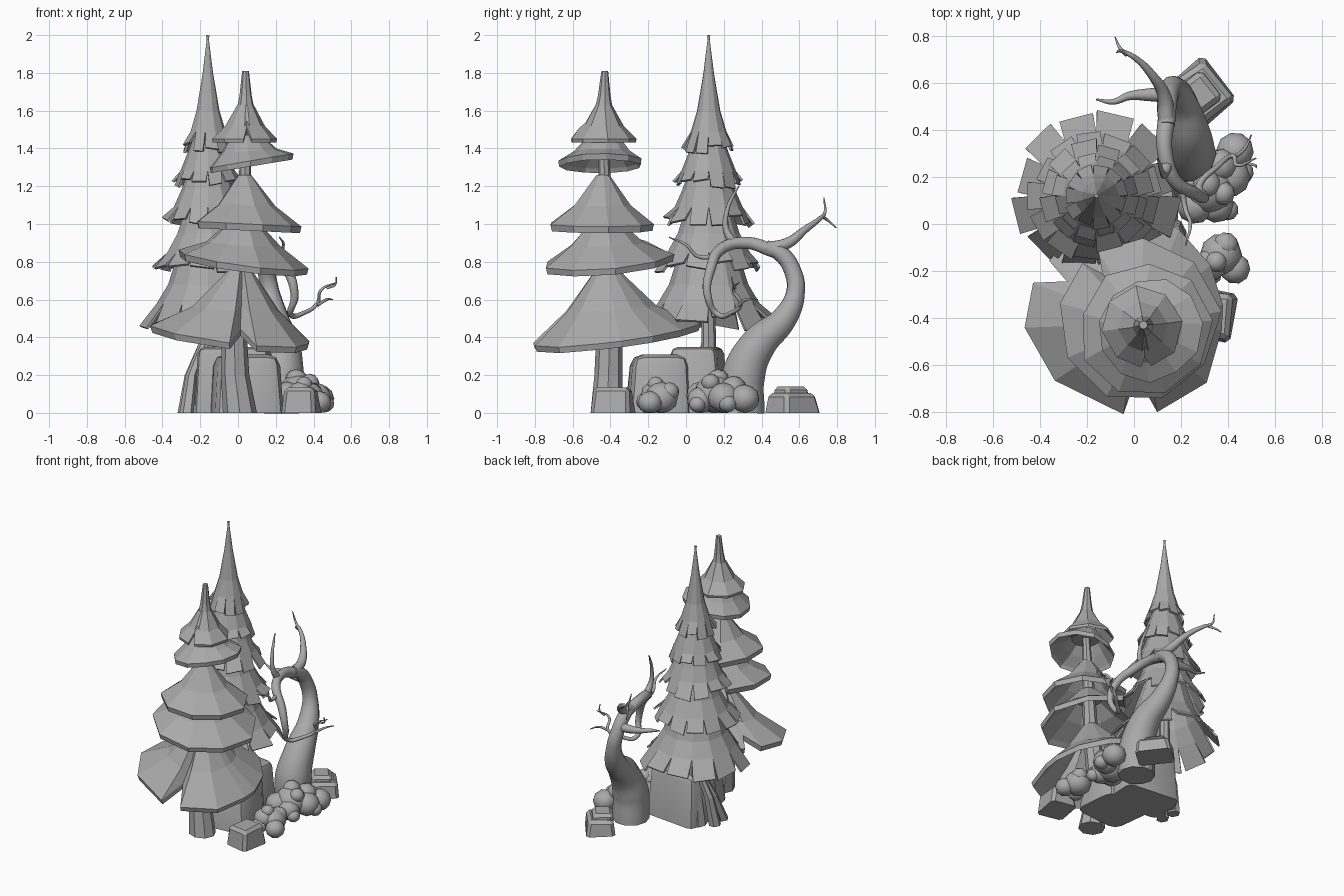
import bpy, bmesh, math, random
from mathutils import Vector, Matrix
random.seed(4)
TAU = math.tau

# the whole model is one plain light grey
GREY = bpy.data.materials.new("plain light grey")
GREY.diffuse_color = (0.40, 0.40, 0.40, 1)


def finish(name, bm, smooth=None):
    bmesh.ops.recalc_face_normals(bm, faces=bm.faces[:])
    me = bpy.data.meshes.new(name)
    bm.to_mesh(me)
    bm.free()
    ob = bpy.data.objects.new(name, me)
    bpy.context.collection.objects.link(ob)
    me.materials.append(GREY)
    if smooth:
        bpy.context.view_layer.objects.active = ob
        ob.select_set(True)
        bpy.ops.object.shade_smooth_by_angle(angle=math.radians(smooth))
        ob.select_set(False)
    return ob


def loft(name, rings, smooth=None):
    """Skin a list of equal point loops and cap both ends."""
    bm = bmesh.new()
    vs = [[bm.verts.new(p) for p in r] for r in rings]
    n = len(vs[0])
    for a, b in zip(vs, vs[1:]):
        for i in range(n):
            j = (i + 1) % n
            bm.faces.new((a[i], a[j], b[j], b[i]))
    bm.faces.new(vs[0])
    bm.faces.new(vs[-1])
    return finish(name, bm, smooth)


def circle(c, rx, ry, n, rot=0.0):
    return [(c[0] + rx * math.cos(rot + TAU * i / n), c[1] + ry * math.sin(rot + TAU * i / n), c[2])
            for i in range(n)]


# ---- front pine: thick tilted parasol tiers with a notch
def tier(name, top, rtop, c, r, zr, tx=0, ty=0, n=9, notch=None, thick=0.035, outline=None):
    if outline is None:
        outline = [(360 * i / n + 7, r * random.uniform(0.95, 1.04)) for i in range(n)]
        if notch is not None:
            d = outline[notch][0]
            outline[notch:notch + 1] = [(d - 7, r), (d, r * 0.74), (d + 7, r)]

    def ring(f, dz, blend):
        out = []
        for deg, rad in outline:
            a = math.radians(deg)
            k = rtop + (rad - rtop) * f
            x, y = math.cos(a) * k, math.sin(a) * k
            cx, cy = top[0] + (c[0] - top[0]) * f, top[1] + (c[1] - top[1]) * f
            z = top[2] + (zr - top[2]) * blend + (tx * x + ty * y) * f + dz
            if rad < r * 0.8:
                z += 0.06 * f
            out.append((cx + x, cy + y, z))
        return out
    loft(name, [ring(0, 0, 0), ring(0.48, 0, 0.62), ring(1, 0, 1), ring(0.97, -thick, 1),
                ring(0.88, -thick * 0.6, 0.95), ring(0.42, -thick * 0.8, 0.56), ring(0.1, -0.02, 0.2)])


tier("pine_tip", (0.04, -0.43, 1.81), 0.018, (0.04, -0.435), 0.05, 1.60, n=8, thick=0.01)
tier("pine_top_skirt", (0.04, -0.435, 1.63), 0.044, (0.03, -0.435), 0.175, 1.45, n=8, notch=6, thick=0.018)
tier("pine_tier_2", (0.045, -0.435, 1.47), 0.08, (0.07, -0.45), 0.22, 1.335, tx=0.17, n=11, thick=0.03)
tier("pine_tier_3", (0.035, -0.44, 1.26), 0.035, (0.05, -0.445), 0.285, 1.00, tx=-0.05)
tier("pine_tier_4", (0.03, -0.43, 1.03), 0.06, (0.02, -0.415), 0.345, 0.81, tx=-0.14, ty=0.09, notch=3)
tier("pine_tier_5", (0.015, -0.42, 0.77), 0.05, (-0.03, -0.38), 0.42, 0.42, tx=-0.11, ty=0.12,
     outline=[(5, 0.41), (30, 0.41), (58, 0.42), (86, 0.46), (118, 0.42), (146, 0.40), (152, 0.29), (162, 0.42),
              (188, 0.44), (223, 0.42), (268, 0.43), (279, 0.27), (287, 0.44), (319, 0.45), (350, 0.41)])
loft("pine_trunk", [circle((0.01, -0.42, 0), 0.09, 0.085, 8), circle((-0.015, -0.41, 0.2), 0.075, 0.075, 8),
                    circle((-0.02, -0.405, 0.42), 0.066, 0.07, 8), circle((0.02, -0.42, 0.75), 0.05, 0.05, 8),
                    circle((0.03, -0.43, 1.1), 0.038, 0.038, 8), circle((0.045, -0.435, 1.45), 0.025, 0.025, 8)])

# ---- back fir: cones ending in ragged hanging panels
FC = (-0.16, 0.12)


def skirt(name, prof, tip_r, tip_z, n, drop):
    bm = bmesh.new()

    def P(a, r, z):
        return bm.verts.new((FC[0] + math.cos(a) * r, FC[1] + math.sin(a) * r, z))
    rings = [[P(TAU * i / n, r, z) for i in range(n)] for r, z in prof]
    for a, b in zip(rings, rings[1:]):
        for i in range(n):
            bm.faces.new((a[i], a[(i + 1) % n], b[(i + 1) % n], b[i]))
    for i in range(n):
        a0, a1 = TAU * i / n, TAU * (i + 1) / n
        k, dz = random.uniform(0.92, 1.05), random.uniform(-drop, drop)
        g0, g1 = random.uniform(0, 0.14), random.uniform(0, 0.14)
        w = a1 - a0
        lo = P(a0 + g0 * w, tip_r * k, tip_z + dz), P(a1 - g1 * w, tip_r * k, tip_z + dz + random.uniform(-drop, drop) * 0.6)
        bm.faces.new((rings[-1][i], rings[-1][(i + 1) % n], lo[1], lo[0]))
    ob = finish(name, bm)
    s = ob.modifiers.new("thickness", 'SOLIDIFY')
    s.thickness = 0.012
    s.offset = -1


skirt("fir_tier_1", [(0.003, 2.0), (0.028, 1.8), (0.062, 1.6), (0.095, 1.49)], 0.14, 1.40, 11, 0.025)
skirt("fir_tier_2", [(0.06, 1.5), (0.105, 1.38), (0.145, 1.28)], 0.185, 1.22, 12, 0.025)
skirt("fir_tier_3", [(0.09, 1.32), (0.14, 1.18), (0.18, 1.09)], 0.235, 1.02, 12, 0.03)
skirt("fir_tier_4", [(0.11, 1.12), (0.165, 0.95), (0.22, 0.85)], 0.285, 0.77, 13, 0.035)
skirt("fir_tier_5", [(0.14, 0.9), (0.21, 0.68), (0.27, 0.58)], 0.35, 0.47, 12, 0.045)
loft("fir_trunk", [circle((-0.17, 0.12, 0), 0.07, 0.07, 8), circle((-0.16, 0.12, 0.25), 0.042, 0.042, 8),
                   circle((-0.16, 0.12, 0.6), 0.034, 0.034, 8), circle((-0.16, 0.12, 1.3), 0.02, 0.02, 8)])
for i, (x, y) in enumerate([(-0.28, 0.07), (-0.27, -0.03), (-0.22, 0.0)]):
    loft("fir_root_%d" % i, [circle((x, y, 0), 0.04, 0.045, 6), circle(((x - 0.32) / 2 + 0.05, (y + 0.12) / 2, 0.2), 0.032, 0.032, 6),
                             circle((-0.165, 0.12, 0.42), 0.02, 0.02, 6)])


# ---- dead tree: tapering bent tubes
def branch(name, pts, res=8):
    cu = bpy.data.curves.new(name, 'CURVE')
    cu.dimensions = '3D'
    cu.bevel_depth, cu.bevel_resolution, cu.resolution_u = 1, 3, res
    cu.use_fill_caps = True
    sp = cu.splines.new('BEZIER')
    sp.bezier_points.add(len(pts) - 1)
    for b, (x, y, z, r) in zip(sp.bezier_points, pts):
        b.co, b.radius = (x, y, z), r
        b.handle_left_type = b.handle_right_type = 'AUTO'
    ob = bpy.data.objects.new(name, cu)
    bpy.context.collection.objects.link(ob)
    cu.materials.append(GREY)
    bpy.context.view_layer.objects.active = ob
    ob.select_set(True)
    bpy.ops.object.convert(target='MESH')
    bpy.ops.object.shade_smooth_by_angle(angle=math.radians(50))
    ob.select_set(False)


branch("dead_trunk", [(0.23, 0.30, 0.0, 0.122), (0.23, 0.305, 0.2, 0.12), (0.23, 0.38, 0.36, 0.1), (0.20, 0.52, 0.5, 0.07),
                      (0.17, 0.58, 0.64, 0.05), (0.15, 0.565, 0.75, 0.046), (0.14, 0.505, 0.84, 0.044), (0.14, 0.42, 0.88, 0.036)])
branch("dead_branch_back", [(0.14, 0.43, 0.87, 0.035), (0.13, 0.54, 0.90, 0.03), (0.08, 0.63, 0.97, 0.02),
                            (0.0, 0.71, 1.03, 0.012), (-0.05, 0.735, 1.06, 0.008), (-0.075, 0.73, 1.14, 0.003)])
branch("dead_twig_back", [(-0.03, 0.72, 1.04, 0.01), (-0.06, 0.75, 1.02, 0.007), (-0.08, 0.795, 0.98, 0.003)])
branch("dead_branch_side", [(0.15, 0.55, 0.78, 0.035), (0.06, 0.55, 0.78, 0.027), (-0.02, 0.545, 0.79, 0.018),
                            (-0.09, 0.52, 0.80, 0.012), (-0.16, 0.53, 0.82, 0.004)])
branch("dead_branch_front", [(0.14, 0.46, 0.86, 0.038), (0.13, 0.32, 0.90, 0.033), (0.17, 0.19, 0.87, 0.03),
                             (0.26, 0.13, 0.76, 0.027), (0.30, 0.115, 0.62, 0.021), (0.28, 0.17, 0.52, 0.015),
                             (0.35, 0.24, 0.53, 0.012), (0.42, 0.29, 0.58, 0.01), (0.44, 0.25, 0.65, 0.008), (0.52, 0.28, 0.69, 0.003)])
branch("dead_twig_hook", [(0.42, 0.28, 0.57, 0.009), (0.47, 0.32, 0.6, 0.007), (0.50, 0.38, 0.6, 0.003)])
branch("dead_twig_end", [(0.47, 0.26, 0.66, 0.007), (0.515, 0.25, 0.68, 0.005), (0.52, 0.24, 0.72, 0.003)])
branch("dead_branch_up", [(0.14, 0.25, 0.90, 0.025), (0.13, 0.21, 0.98, 0.016), (0.12, 0.22, 1.08, 0.011),
                          (0.11, 0.25, 1.15, 0.008), (0.10, 0.28, 1.2, 0.003)])
branch("dead_twig_front", [(0.2, 0.17, 0.83, 0.016), (0.22, 0.06, 0.83, 0.01), (0.24, 0.0, 0.89, 0.008), (0.22, -0.09, 0.93, 0.003)])


# ---- rocks: tapered bevelled blocks
def block(name, c, size, rot, taper, bevel, seg=1, jit=0.012, smooth=None):
    bm = bmesh.new()
    bmesh.ops.create_cube(bm, size=1)
    for v in bm.verts:
        k = taper if v.co.z > 0 else 1
        v.co = Vector((v.co.x * size[0] * k, v.co.y * size[1] * k, (v.co.z + 0.5) * size[2]))
        v.co.x += random.uniform(-jit, jit)
        v.co.y += random.uniform(-jit, jit)
    edges = [e for e in bm.edges if max(v.co.z for v in e.verts) > 0.01]
    bmesh.ops.bevel(bm, geom=edges, offset=bevel, segments=seg, affect='EDGES', profile=0.5)
    bmesh.ops.transform(bm, matrix=Matrix.Translation(c) @ Matrix.Rotation(math.radians(rot), 4, 'Z'), verts=bm.verts[:])
    return finish(name, bm, smooth)


block("boulder_front", (0.05, -0.14, 0), (0.38, 0.33, 0.31), 5, 0.88, 0.06, 2, smooth=35)
block("boulder_back", (-0.02, 0.06, 0), (0.42, 0.28, 0.35), -6, 0.9, 0.04, 2, smooth=35)
block("small_stone_front", (0.335, -0.385, 0), (0.18, 0.21, 0.135), -8, 0.84, 0.02, jit=0.008)
block("small_stone_back", (0.29, 0.56, 0), (0.19, 0.24, 0.105), 38, 0.86, 0.02, jit=0.008)
block("small_stone_back_cap", (0.28, 0.555, 0.02), (0.15, 0.17, 0.12), 38, 0.85, 0.02, jit=0.004)


# ---- bushes: clusters of rounded lumps (x, y, z, radius)
def cluster(name, balls):
    bm = bmesh.new()
    for x, y, z, r in balls:
        M = Matrix.Translation((x, y, z)) @ Matrix.Rotation(random.uniform(0, 6), 4, 'Z') @ Matrix.Diagonal((r, r, r * 0.95, 1))
        bmesh.ops.create_icosphere(bm, subdivisions=2, radius=1, matrix=M)
    for v in bm.verts:
        v.co.z = max(v.co.z, 0)
    finish(name, bm, 40)


cluster("lumps_front", [(0.37, -0.13, 0.08, 0.09), (0.33, -0.17, 0.10, 0.07), (0.43, -0.19, 0.055, 0.065),
                        (0.39, -0.09, 0.11, 0.055), (0.32, -0.21, 0.06, 0.055), (0.35, -0.16, 0.15, 0.045)])
cluster("lumps_back", [(0.32, 0.15, 0.10, 0.11), (0.41, 0.20, 0.08, 0.085), (0.43, 0.31, 0.075, 0.08), (0.35, 0.08, 0.07, 0.075),
                       (0.31, 0.17, 0.175, 0.06), (0.37, 0.25, 0.13, 0.07), (0.46, 0.22, 0.05, 0.05), (0.26, 0.08, 0.09, 0.08),
                       (0.38, 0.13, 0.16, 0.05), (0.40, 0.06, 0.045, 0.045)])
